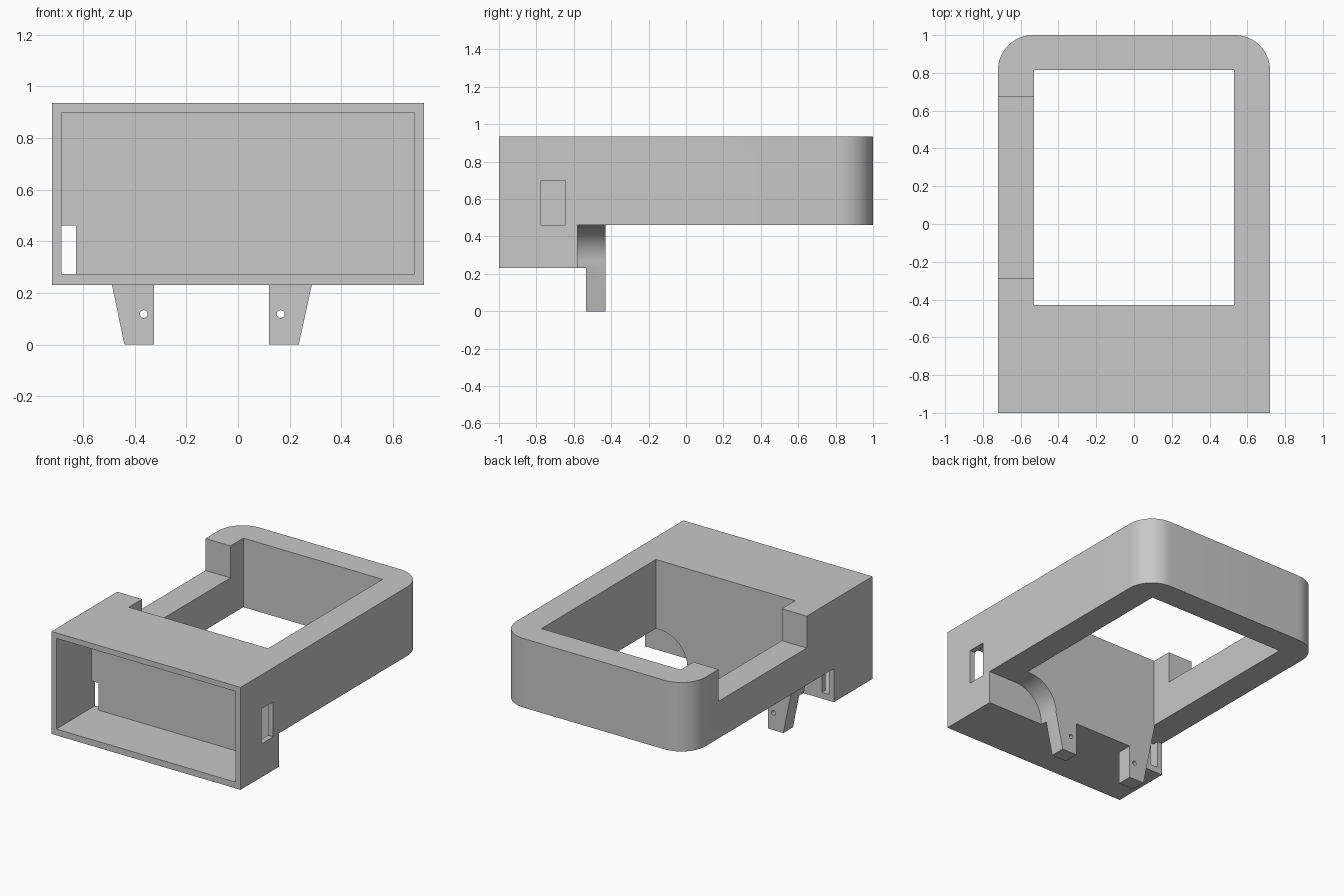
import bpy, bmesh, math
from mathutils import Vector

cube = bpy.data.objects.get("Cube")
if cube:
    bpy.data.objects.remove(cube, do_unlink=True)

grey = bpy.data.materials.new("plain grey")
grey.use_nodes = True
grey.diffuse_color = (0.58, 0.58, 0.58, 1)
grey.node_tree.nodes["Principled BSDF"].inputs["Base Color"].default_value = grey.diffuse_color


def prism(name, points, axis, lo, hi, round_back=0):
    """Extrude a flat profile along x, y or z; optionally round the upright back edges."""
    place = {"x": lambda a, b, d: (d, a, b),
             "y": lambda a, b, d: (a, d, b),
             "z": lambda a, b, d: (a, b, d)}[axis]
    bm = bmesh.new()
    face = bm.faces.new([bm.verts.new(place(a, b, lo)) for a, b in points])
    new = bmesh.ops.extrude_face_region(bm, geom=[face])["geom"]
    bmesh.ops.translate(bm, vec=Vector(place(0, 0, hi - lo)),
                        verts=[v for v in new if isinstance(v, bmesh.types.BMVert)])
    if round_back:
        back = max(v.co.y for v in bm.verts)
        edges = [e for e in bm.edges
                 if all(abs(v.co.y - back) < 1e-4 for v in e.verts)
                 and abs(e.verts[0].co.x - e.verts[1].co.x) < 1e-4]
        bmesh.ops.bevel(bm, geom=edges, offset=round_back, segments=16,
                        profile=0.5, affect="EDGES")
    bmesh.ops.recalc_face_normals(bm, faces=bm.faces[:])
    mesh = bpy.data.meshes.new(name)
    bm.to_mesh(mesh)
    bm.free()
    mesh.materials.append(grey)
    obj = bpy.data.objects.new(name, mesh)
    bpy.context.collection.objects.link(obj)
    return obj


def box(name, x, y, z):
    return prism(name, [(x[0], y[0]), (x[1], y[0]), (x[1], y[1]), (x[0], y[1])], "z", *z)


def combine(target, tool, operation="DIFFERENCE"):
    """Apply a boolean and discard the tool."""
    mod = target.modifiers.new("boolean", "BOOLEAN")
    mod.operation, mod.solver, mod.object = operation, "EXACT", tool
    bpy.context.view_layer.objects.active = target
    bpy.ops.object.modifier_apply(modifier=mod.name)
    bpy.data.objects.remove(tool, do_unlink=True)


# Main shell: stepped side profile with rounded back corners
W, TOP, UNDER, LOW, BACK = 0.72, 0.935, 0.46, 0.23, -0.58
shell = prism("housing", [(-1, LOW), (BACK, LOW), (BACK, UNDER), (1, UNDER), (1, TOP), (-1, TOP)],
              "x", -W, W, round_back=0.185)

# Mounting bracket: two tapered legs, one blending into the underside with a curve
steps = 16
arc = [(0.505 - 0.215 * math.cos(t), 0.25 + 0.21 * math.sin(t))
       for t in (i * math.pi / 2 / steps for i in range(steps + 1))]
legs = [(-0.54, 0.5), (-0.535, UNDER), (-0.44, 0), (-0.325, 0), (-0.325, LOW),
        (0.12, LOW), (0.12, 0), (0.235, 0)]
bracket = prism("bracket", legs + arc + [(0.505, 0.5)], "y", BACK, -0.43)
combine(bracket, box("leg_step_cutter", (-1, 1), (-0.7, -0.535), (-0.1, LOW)))
for x in (-0.365, 0.165):
    ring = [(x + 0.015 * math.cos(a), 0.118 + 0.015 * math.sin(a))
            for a in (i * math.tau / 20 for i in range(20))]
    combine(bracket, prism("screw_hole_cutter", ring, "y", -0.7, -0.3))
combine(shell, bracket, "UNION")

# Openings: centre well, side notch, front cavity, side slot, cable hole
cuts = {
    "well_cutter": ((-0.53, 0.53), (-0.43, 0.815), (0.4, 1.1)),
    "notch_cutter": ((-0.9, -0.5), (-0.285, 0.675), (0.715, 1.1)),
    "cavity_cutter": ((-0.683, 0.683), (-1.1, -0.62), (0.273, 0.897)),
    "slot_cutter": ((0.6, 0.9), (-0.775, -0.645), (UNDER, 0.70)),
    "cable_hole_cutter": ((-0.683, -0.628), (-0.8, -0.5), (0.273, UNDER)),
}
for name, spans in cuts.items():
    combine(shell, box(name, *spans))

# Smooth the curves, keep the corners crisp
bpy.ops.object.select_all(action="DESELECT")
shell.select_set(True)
bpy.context.view_layer.objects.active = shell
bpy.ops.object.shade_smooth_by_angle(angle=math.radians(30))
